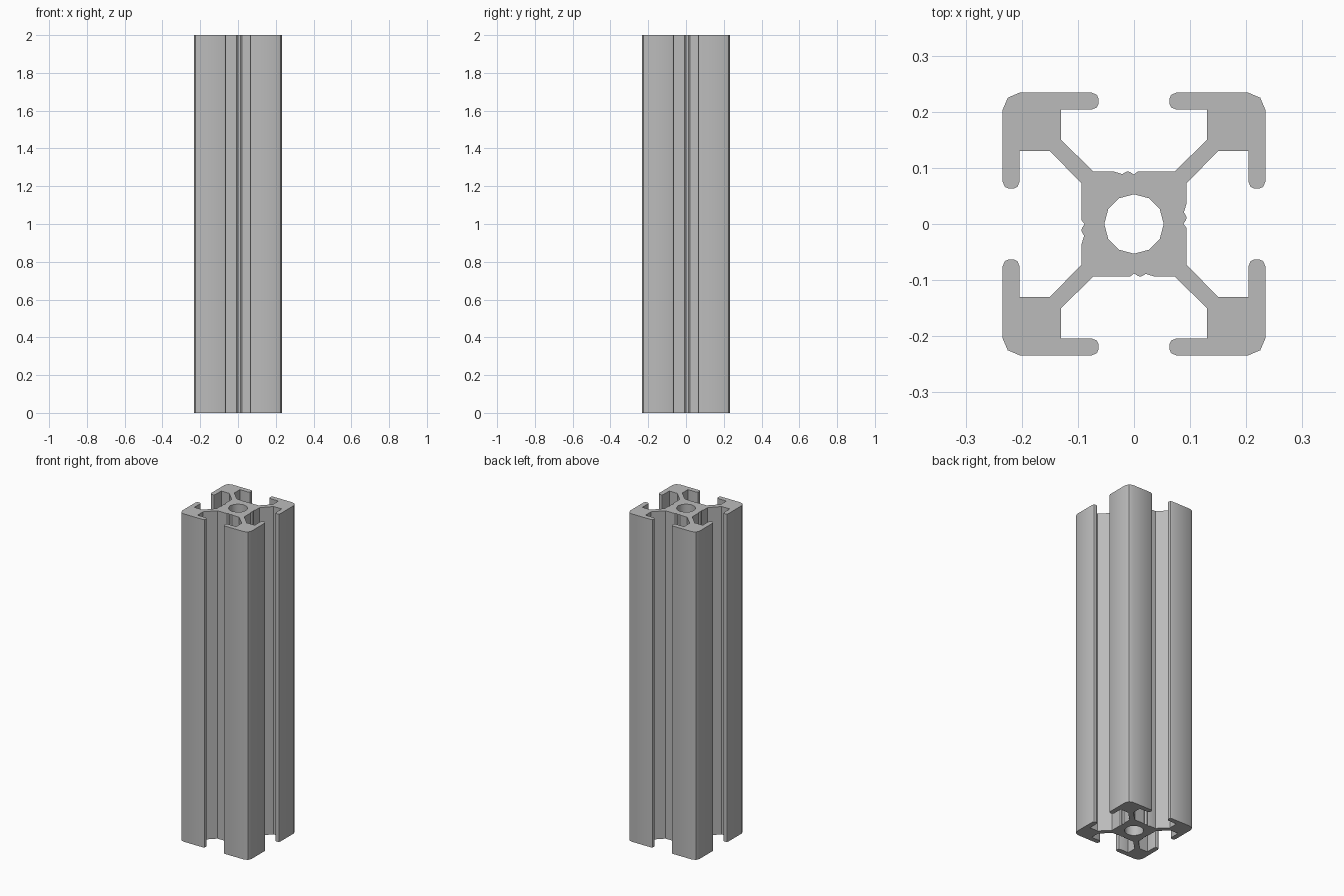
import bpy
import bmesh
from math import sin, cos, radians
from mathutils import Matrix

cube = bpy.data.objects.get("Cube")
if cube:
    bpy.data.objects.remove(cube, do_unlink=True)

LENGTH = 2.0
BORE = 0.053

# Material
metal = bpy.data.materials.new("aluminium_grey")
metal.use_nodes = True
grey = (0.5, 0.5, 0.5, 1.0)
metal.diffuse_color = grey
metal.node_tree.nodes["Principled BSDF"].inputs["Base Color"].default_value = grey

# Small groove and ridge in the middle of each core face
groove = [(0.088, 0.0), (0.0925, 0.007), (0.094, 0.012), (0.089, 0.021), (0.094, 0.038)]

# Half of one arm: web, corner block, rounded lip, outer wall
half_arm = [
    (0.094, 0.073), (0.15, 0.13), (0.204, 0.13),
    (0.204, 0.075), (0.208, 0.066), (0.215, 0.063),
    (0.223, 0.063), (0.23, 0.066), (0.234, 0.075),
    (0.234, 0.204),
]
other_half = [(y, x) for x, y in reversed(half_arm)]
outer = groove + half_arm + [(0.225, 0.225)] + other_half + [(0.007, 0.094), (0.0, 0.088)]

# Quarter of the twelve-sided centre bore
bore = [(BORE * cos(radians(a)), BORE * sin(radians(a))) for a in (90, 60, 30, 0)]
outline = outer + bore
count = len(outline)
seams = (len(outer) - 1, count - 1)

# Four turned quarters, welded into one extrusion
bm = bmesh.new()
for turn in range(4):
    rot = Matrix.Rotation(radians(90 * turn), 3, 'Z')
    low = [bm.verts.new(rot @ bm.verts.new((x, y, 0)).co) for x, y in outline]
    high = [bm.verts.new((v.co.x, v.co.y, LENGTH)) for v in low]
    bm.faces.new(list(reversed(low)))
    bm.faces.new(high)
    for i in range(count):
        if i not in seams:
            j = (i + 1) % count
            bm.faces.new((low[i], low[j], high[j], high[i]))
bmesh.ops.delete(bm, geom=[v for v in bm.verts if not v.link_faces], context='VERTS')
bmesh.ops.remove_doubles(bm, verts=bm.verts[:], dist=0.0005)
bmesh.ops.recalc_face_normals(bm, faces=bm.faces[:])

mesh = bpy.data.meshes.new("slotted_extrusion")
bm.to_mesh(mesh)
bm.free()
mesh.materials.append(metal)
rail = bpy.data.objects.new("slotted_extrusion", mesh)
bpy.context.scene.collection.objects.link(rail)

# Smooth rounded corners, crisp profile edges
bpy.ops.object.select_all(action='DESELECT')
rail.select_set(True)
bpy.context.view_layer.objects.active = rail
bpy.ops.object.shade_smooth_by_angle(angle=radians(40))
